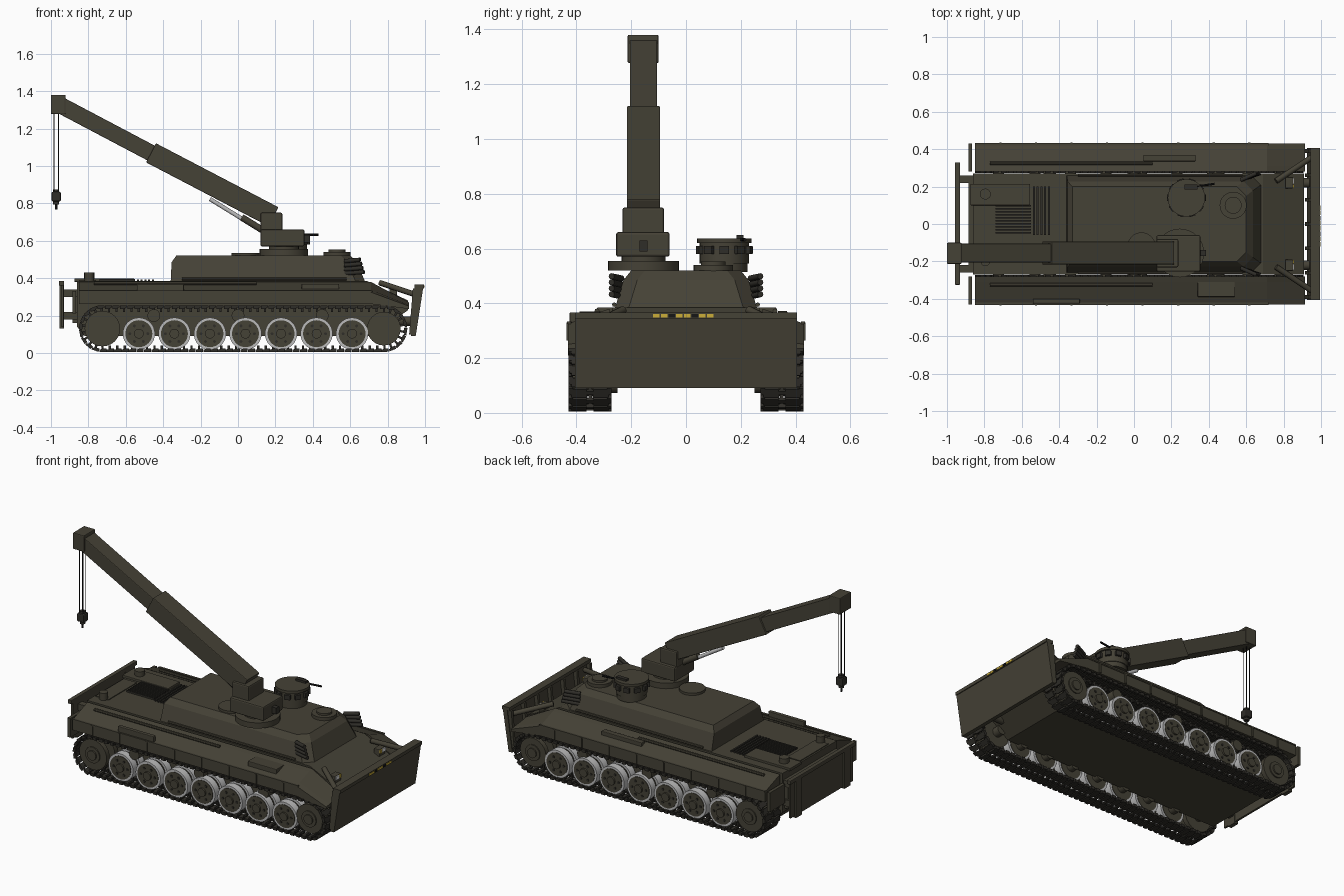
import bpy, bmesh, math
from mathutils import Vector, Matrix

if "Cube" in bpy.data.objects:
    bpy.data.objects.remove(bpy.data.objects["Cube"])


def material(name, rgb):
    m = bpy.data.materials.new(name)
    m.use_nodes = True
    m.diffuse_color = (*rgb, 1)
    m.node_tree.nodes["Principled BSDF"].inputs["Base Color"].default_value = (*rgb, 1)
    return m


OLIVE = material("olive", (0.06, 0.054, 0.037))
DARK = material("dark_steel", (0.028, 0.026, 0.021))
GREY = material("light_grey", (0.5, 0.5, 0.5))
YELLOW = material("yellow", (0.6, 0.42, 0.04))
WHITE = material("white", (0.75, 0.75, 0.75))
BLACK = material("black", (0.008, 0.008, 0.008))


def finish(name, bm, mat=OLIVE, bevel=0, smooth=False):
    bmesh.ops.recalc_face_normals(bm, faces=bm.faces[:])
    mesh = bpy.data.meshes.new(name)
    bm.to_mesh(mesh)
    bm.free()
    mesh.materials.append(mat)
    ob = bpy.data.objects.new(name, mesh)
    bpy.context.collection.objects.link(ob)
    if bevel:
        mod = ob.modifiers.new("bevel", "BEVEL")
        mod.width, mod.segments = bevel, 2
    if smooth:
        bpy.ops.object.select_all(action="DESELECT")
        ob.select_set(True)
        bpy.context.view_layer.objects.active = ob
        bpy.ops.object.shade_smooth_by_angle(angle=math.radians(35))
    return ob


def add_box(bm, centre, size, matrix=Matrix()):
    place = matrix @ Matrix.Translation(centre) @ Matrix.Diagonal((*size, 1))
    bmesh.ops.create_cube(bm, size=1, matrix=place)


def box(name, lo, hi, mat=OLIVE, bevel=0):
    bm = bmesh.new()
    lo, hi = Vector(lo), Vector(hi)
    add_box(bm, (lo + hi) / 2, [abs(v) for v in hi - lo])
    return finish(name, bm, mat, bevel)


def loft(name, sections, mat=OLIVE, bevel=0):
    bm = bmesh.new()
    rings = [[bm.verts.new(p) for p in s] for s in sections]
    n = len(rings[0])
    for a, b in zip(rings, rings[1:]):
        for i in range(n):
            bm.faces.new((a[i], a[(i + 1) % n], b[(i + 1) % n], b[i]))
    bm.faces.new(rings[0])
    bm.faces.new(rings[-1])
    return finish(name, bm, mat, bevel)


def prism(name, profile, y0, y1, mat=OLIVE, bevel=0):
    return loft(name, [[(x, y, z) for x, z in profile] for y in (y0, y1)], mat, bevel)


def rod(name, p, q, r, mat=OLIVE, seg=24, r2=None):
    p, q = Vector(p), Vector(q)
    bm = bmesh.new()
    place = Matrix.Translation((p + q) / 2) @ (q - p).to_track_quat("Z", "Y").to_matrix().to_4x4()
    bmesh.ops.create_cone(bm, cap_ends=True, segments=seg, radius1=r, radius2=r if r2 is None else r2,
                          depth=(q - p).length, matrix=place)
    return finish(name, bm, mat, smooth=True)


def disc(name, x, y, z0, z1, r, mat=OLIVE, r2=None):
    return rod(name, (x, y, z0), (x, y, z1), r, mat, 32, r2)


def beam(name, p, q, height, y, width, bevel=0.004):
    p, q = Vector(p), Vector(q)
    d = (q - p).normalized()
    n = Vector((-d.y, d.x)) * height / 2
    prism(name, [p + n, q + n, q - n, p - n], y - width / 2, y + width / 2, OLIVE, bevel)


# Hull body
prism("hull", [(-.86, .14), (-.82, .09), (.72, .09), (.91, .23), (.91, .28), (.69, .385), (-.86, .385)], -.27, .27)

# Casemate with tapered sides
def casemate_ring(z, rear, front, half):
    side = [(rear, half), (front - .05, half), (front, half - .05)]
    return [(x, y, z) for x, y in side] + [(x, -y, z) for x, y in reversed(side)]

loft("casemate", [casemate_ring(.38, -.36, .68, .26), casemate_ring(.485, -.355, .635, .228),
                  casemate_ring(.52, -.33, .6, .2)])

# Running gear and fenders on both sides
WHEELS = [-.53 + .19 * i for i in range(7)]
REAR, FRONT, TRACK_Z, TRACK_R = -.725, .78, .13, .115


def track_point(t):
    # Position and heading along the track loop
    run, arc = FRONT - REAR, math.pi * TRACK_R
    if t < run:
        return REAR + t, TRACK_Z - TRACK_R, 0
    t -= run
    if t < arc:
        a = t / TRACK_R
        return FRONT + TRACK_R * math.sin(a), TRACK_Z - TRACK_R * math.cos(a), a
    t -= arc
    if t < run:
        return FRONT - t, TRACK_Z + TRACK_R, math.pi
    a = (t - run) / TRACK_R
    return REAR - TRACK_R * math.sin(a), TRACK_Z + TRACK_R * math.cos(a), math.pi + a


for s, side in ((1, "left"), (-1, "right")):
    yc = s * .35
    bm = bmesh.new()
    length, links = 2 * (FRONT - REAR) + 2 * math.pi * TRACK_R, 94
    for i in range(links):
        x, z, a = track_point(length * i / links)
        m = Matrix.Translation((x, yc, z)) @ Matrix.Rotation(-a, 4, "Y")
        add_box(bm, (0, 0, 0), (.016, .15, .012), m)
        for y in (-.04, .04):
            add_box(bm, (0, y, -.003), (.033, .055, .012), m)
        for y in (-.07, .07):
            add_box(bm, (.01, y, 0), (.024, .016, .018), m)
        add_box(bm, (0, 0, .014), (.012, .012, .022), m)
    finish(side + "_track", bm, DARK)

    for i, x in enumerate(WHEELS):
        rod(f"{side}_axle_{i}", (x, s * .25, .103), (x, s * .40, .103), .03)
        for j, y in enumerate((.315, .385)):
            rod(f"{side}_tyre_{i}_{j}", (x, s * (y - .023), .103), (x, s * (y + .023), .103), .086, GREY, 32)
            rod(f"{side}_wheel_{i}_{j}", (x, s * (y - .026), .103), (x, s * (y + .026), .103), .072, OLIVE, 32)
        rod(f"{side}_hub_{i}", (x, s * .41, .103), (x, s * .422, .103), .026)
        for k in range(6):
            a = k * math.pi / 3
            px, pz = x + .048 * math.cos(a), .103 + .048 * math.sin(a)
            rod(f"{side}_bolt_{i}_{k}", (px, s * .41, pz), (px, s * .415, pz), .008, DARK, 8)
    for name, x, r in (("sprocket", REAR, .095), ("idler", FRONT, .09)):
        rod(f"{side}_{name}_axle", (x, s * .25, TRACK_Z), (x, s * .42, TRACK_Z), .03)
        for y in (.31, .39):
            rod(f"{side}_{name}", (x, s * (y - .015), TRACK_Z), (x, s * (y + .015), TRACK_Z), r)
        rod(f"{side}_{name}_cap", (x, s * .40, TRACK_Z), (x, s * .412, TRACK_Z), .05)
    for x in (-.45, 0, .45):
        rod(f"{side}_return_roller", (x, s * .26, .2), (x, s * .39, .2), .034)

    # Fender with sloped front
    section = [(.28, .262), (.43, .262), (.43, .325), (.4, .337), (.31, .37), (.28, .38)]
    nose = [(.28, .235), (.43, .235), (.43, .25), (.4, .255), (.31, .265), (.28, .27)]
    loft(side + "_fender", [[(x, s * y, z) for y, z in prof]
                            for x, prof in ((-.85, section), (.71, section), (.915, nose))])
    box(side + "_mud_flap", (-.885, s * .28, .21), (-.865, s * .43, .33))
    for i in range(8):
        x = -.72 + .19 * i
        box(f"{side}_fender_bracket_{i}", (x, s * .42, .265), (x + .012, s * .436, .33))
    box(side + "_fender_lip", (-.85, s * .42, .325), (.72, s * .434, .333))
    rod(side + "_fender_tool", (-.77, s * .325, .372), (.1, s * .325, .372), .009, OLIVE, 8)

    # Smoke launchers beside the casemate front
    for i in range(4):
        z = .425 + .022 * i
        rod(f"{side}_smoke_launcher_{i}", (.57, s * .235, z), (.675 - .007 * i, s * .272, z + .008), .011, DARK, 12)
    rod(side + "_deck_rail", (-.3, s * .262, .395), (.58, s * .262, .395), .008, OLIVE, 8)

    # Headlights
    box(side + "_headlight_body", (.81, s * .19, .31), (.85, s * .25, .355), OLIVE, .004)
    box(side + "_headlight", (.85, s * .215, .33), (.856, s * .245, .352), WHITE)
    box(side + "_indicator", (.85, s * .193, .33), (.856, s * .21, .352), YELLOW)

    # Blade push arms
    rod(side + "_upper_arm", (.76, s * .23, .375), (.955, s * .36, .31), .015, OLIVE, 12)
    rod(side + "_lower_arm", (.8, s * .22, .17), (.94, s * .22, .17), .025, OLIVE, 12)

# Fender stowage boxes
box("right_front_stowage", (.34, -.39, .33), (.54, -.3, .37), OLIVE, .004)
box("right_rear_stowage", (-.54, -.425, .33), (-.29, -.4, .367), OLIVE, .004)
box("left_stowage", (.05, .335, .33), (.33, .37, .372), OLIVE, .004)

# Dozer blade
prism("blade", [(.925, .09), (.95, .09), (.992, .36), (.962, .36)], -.405, .405)
box("blade_top_rail", (.945, -.405, .345), (.995, .405, .366))
for i in range(7):
    y = -.39 + .13 * i
    prism(f"blade_rib_{i}", [(.915, .1), (.93, .1), (.965, .345), (.935, .345)], y - .01, y + .01)
for i in range(8):
    y = -.12 + .028 * i
    box(f"blade_marking_{i}", (.994, y, .349), (.998, y + .024, .361), BLACK if i % 3 == 2 else YELLOW)

# Rear spade and its supports
box("rear_spade", (-.945, -.31, .14), (-.932, .31, .37))
box("rear_spade_rail", (-.957, -.325, .36), (-.93, .33, .385), OLIVE, .004)
for y in (-.24, .24):
    box("rear_spade_edge", (-.955, y - .03, .13), (-.93, y + .03, .37))
    for z in (.2, .32):
        box("rear_support", (-.935, y - .02, z - .02), (-.85, y + .02, z + .02))
box("rear_hull_plate", (-.885, -.25, .16), (-.86, .25, .34))

# Engine deck
for i in range(10):
    y = -.05 + .016 * i
    box(f"deck_louvre_{i}", (-.74, y, .38), (-.55, y + .008, .396), DARK)
for i in range(5):
    x = -.54 + .02 * i
    box(f"deck_cross_louvre_{i}", (x, -.06, .38), (x + .01, .2, .394), DARK)
box("deck_plate", (-.875, .1, .38), (-.555, .215, .399), OLIVE, .003)
box("deck_side_plate", (-.85, -.2, .38), (-.76, .08, .39))
disc("deck_filler", -.795, .16, .395, .43, .029)
disc("right_deck_filler", -.795, -.2, .385, .43, .025)

# Roof hatches and commander's cupola
disc("small_roof_plate", .04, -.12, .515, .535, .075)
disc("driver_hatch_ring", .53, .1, .515, .54, .072)
disc("driver_hatch", .53, .1, .54, .552, .045)
disc("cupola_ring", .28, .14, .515, .55, .085)
disc("cupola", .28, .14, .545, .625, .09)
disc("cupola_roof", .28, .14, .62, .637, .1)
for i in range(10):
    m = Matrix.Translation((.28, .14, .595)) @ Matrix.Rotation(i * math.pi / 5, 4, "Z")
    bm = bmesh.new()
    add_box(bm, (.093, 0, 0), (.022, .035, .03), m)
    finish(f"periscope_{i}", bm, DARK, .002)
box("gun_mount", (.27, .185, .63), (.34, .21, .65), DARK)
rod("machine_gun", (.3, .195, .632), (.43, .215, .632), .006, BLACK, 10)

# Crane base, boom and head
BOOM_Y = -.155
disc("crane_ring", .245, BOOM_Y, .52, .555, .13)
disc("crane_pivot", .245, BOOM_Y, .55, .58, .08)
box("crane_cab", (.12, -.255, .57), (.355, -.06, .66), OLIVE, .008)
box("crane_pedestal", (.12, -.232, .65), (.237, -.08, .75), OLIVE, .008)
box("crane_bracket", (.355, -.17, .59), (.385, -.14, .63), DARK)
beam("lower_boom", (.19, .728), (-.465, 1.07), .115, BOOM_Y, .122)
beam("upper_boom", (-.3, .982), (-.95, 1.325), .088, BOOM_Y, .1)
box("boom_head", (-1, -.213, 1.277), (-.922, -.1, 1.38), OLIVE, .005)
rod("lift_cylinder", (.15, BOOM_Y, .645), (.02, BOOM_Y, .725), .018, OLIVE, 16)
rod("lift_rod", (.09, BOOM_Y, .675), (-.15, BOOM_Y, .823), .011, GREY, 16)

# Hoist cables and hook
for dx in (-.012, .012):
    for dy in (-.014, .014):
        rod("hoist_cable", (-.972 + dx, BOOM_Y + dy, .86), (-.972 + dx, BOOM_Y + dy, 1.285), .0025, BLACK, 6)
box("hook_block", (-.997, BOOM_Y - .025, .81), (-.947, BOOM_Y + .025, .862), DARK, .008)
disc("hook_shank", -.972, BOOM_Y, .795, .875, .016, DARK)
disc("hook", -.972, BOOM_Y, .768, .8, .006, BLACK)
